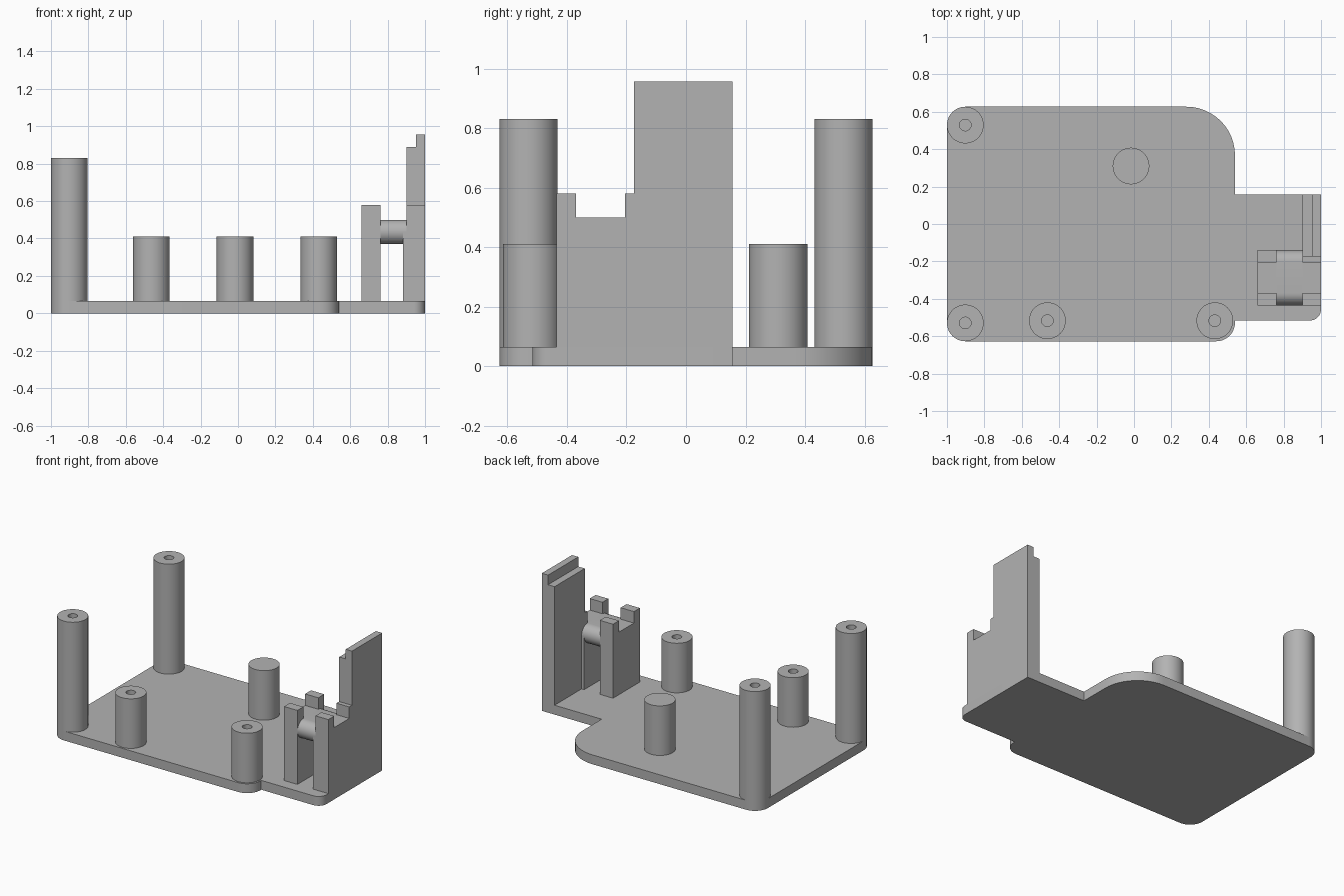
import bpy, bmesh, math
from mathutils import Vector

cube = bpy.data.objects.get("Cube")
if cube:
    bpy.data.objects.remove(cube, do_unlink=True)

grey = bpy.data.materials.new("plain grey")
grey.use_nodes = True
GREY = (0.45, 0.45, 0.45, 1)
grey.diffuse_color = GREY
grey.node_tree.nodes["Principled BSDF"].inputs["Base Color"].default_value = GREY


def finish(bm, name):
    bmesh.ops.remove_doubles(bm, verts=bm.verts, dist=0.0001)
    bmesh.ops.recalc_face_normals(bm, faces=bm.faces)
    mesh = bpy.data.meshes.new(name)
    bm.to_mesh(mesh)
    bm.free()
    mesh.materials.append(grey)
    obj = bpy.data.objects.new(name, mesh)
    bpy.context.collection.objects.link(obj)
    bpy.ops.object.select_all(action="DESELECT")
    obj.select_set(True)
    bpy.context.view_layer.objects.active = obj
    bpy.ops.object.shade_smooth_by_angle(angle=math.radians(30))
    return obj


def fillet(corners, steps=12):
    """Round the right-angled corners of an outline of (a, b, radius)."""
    pts = []
    for i, (a, b, r) in enumerate(corners):
        p = Vector((a, b))
        if r == 0:
            pts.append(p)
            continue
        u = (Vector(corners[i - 1][:2]) - p).normalized()
        v = (Vector(corners[(i + 1) % len(corners)][:2]) - p).normalized()
        centre = p + (u + v) * r
        for k in range(steps + 1):
            t = math.pi / 2 * k / steps
            pts.append(centre - v * r * math.cos(t) - u * r * math.sin(t))
    return pts


def prism(name, outline, start, end, axis="z"):
    """Extrude an outline along z (xy outline) or along x (yz outline)."""
    bm = bmesh.new()
    place = (lambda p: (p[0], p[1], start)) if axis == "z" else (lambda p: (start, p[0], p[1]))
    verts = [bm.verts.new(place(p)) for p in outline]
    bmesh.ops.remove_doubles(bm, verts=verts, dist=0.0001)
    face = bm.faces.new([v for v in verts if v.is_valid])
    move = Vector((0, 0, end - start)) if axis == "z" else Vector((end - start, 0, 0))
    ext = bmesh.ops.extrude_face_region(bm, geom=[face])
    bmesh.ops.translate(bm, vec=move, verts=[g for g in ext["geom"] if isinstance(g, bmesh.types.BMVert)])
    return finish(bm, name)


def post(name, x, y, top, hole=True, radius=0.098, bore=0.031, sides=48):
    """Standing round post, optionally bored from the top down to the plate."""
    profile = [(radius, PLATE), (radius, top)]
    profile += [(bore, top), (bore, PLATE)] if hole else [(0, top)]
    bm = bmesh.new()
    verts = [bm.verts.new((x + r, y, z)) for r, z in profile]
    edges = [bm.edges.new(pair) for pair in zip(verts, verts[1:])]
    bmesh.ops.spin(bm, geom=verts + edges, cent=(x, y, 0), axis=(0, 0, 1),
                   angle=math.tau, steps=sides, use_duplicate=False)
    finish(bm, name)


PLATE = 0.065
HALF = 0.627

# Base plate with a side tab
prism("base_plate", fillet([
    (-1, -HALF, 0.098), (0.54, -HALF, 0.1), (0.54, -0.516, 0), (1, -0.516, 0.06),
    (1, 0.157, 0), (0.54, 0.157, 0), (0.54, HALF, 0.26), (-1, HALF, 0.098)]), 0, PLATE)

# Posts
post("tall_post_front", -0.902, -0.529, 0.83)
post("tall_post_back", -0.902, 0.529, 0.83)
post("short_post_front_right", -0.463, -0.517, 0.41)
post("short_post_front_left", 0.432, -0.517, 0.41)
post("support_post", -0.016, 0.31, 0.41, hole=False)

# Notched bracket pieces, seen along x
FRONT, BACK, CUT_A, CUT_B = -0.435, -0.14, -0.37, -0.205
LOW, SADDLE = 0.58, 0.5
notch = [(FRONT, LOW), (CUT_A, LOW), (CUT_A, SADDLE), (CUT_B, SADDLE), (CUT_B, LOW)]
prism("bracket_inner", [(FRONT, PLATE)] + notch + [(BACK, LOW), (BACK, PLATE)], 0.66, 0.762, "x")
prism("bracket_wall", [(FRONT, PLATE)] + notch
      + [(-0.175, LOW), (-0.175, 0.89), (0.157, 0.89), (0.157, PLATE)], 0.902, 1, "x")
prism("wall_lip", [(-0.175, 0.89), (-0.175, 0.957), (0.157, 0.957), (0.157, 0.89)], 0.952, 1, "x")
prism("wall_rib", [(FRONT, PLATE), (FRONT, 0.435), (BACK, 0.435), (BACK, PLATE)], 0.882, 0.902, "x")

# Round-edged bar between the bracket pieces
prism("cross_bar", fillet([(FRONT, 0.37, 0.065), (BACK, 0.37, 0.065),
                           (BACK, SADDLE, 0.065), (FRONT, SADDLE, 0.065)]), 0.762, 0.902, "x")
